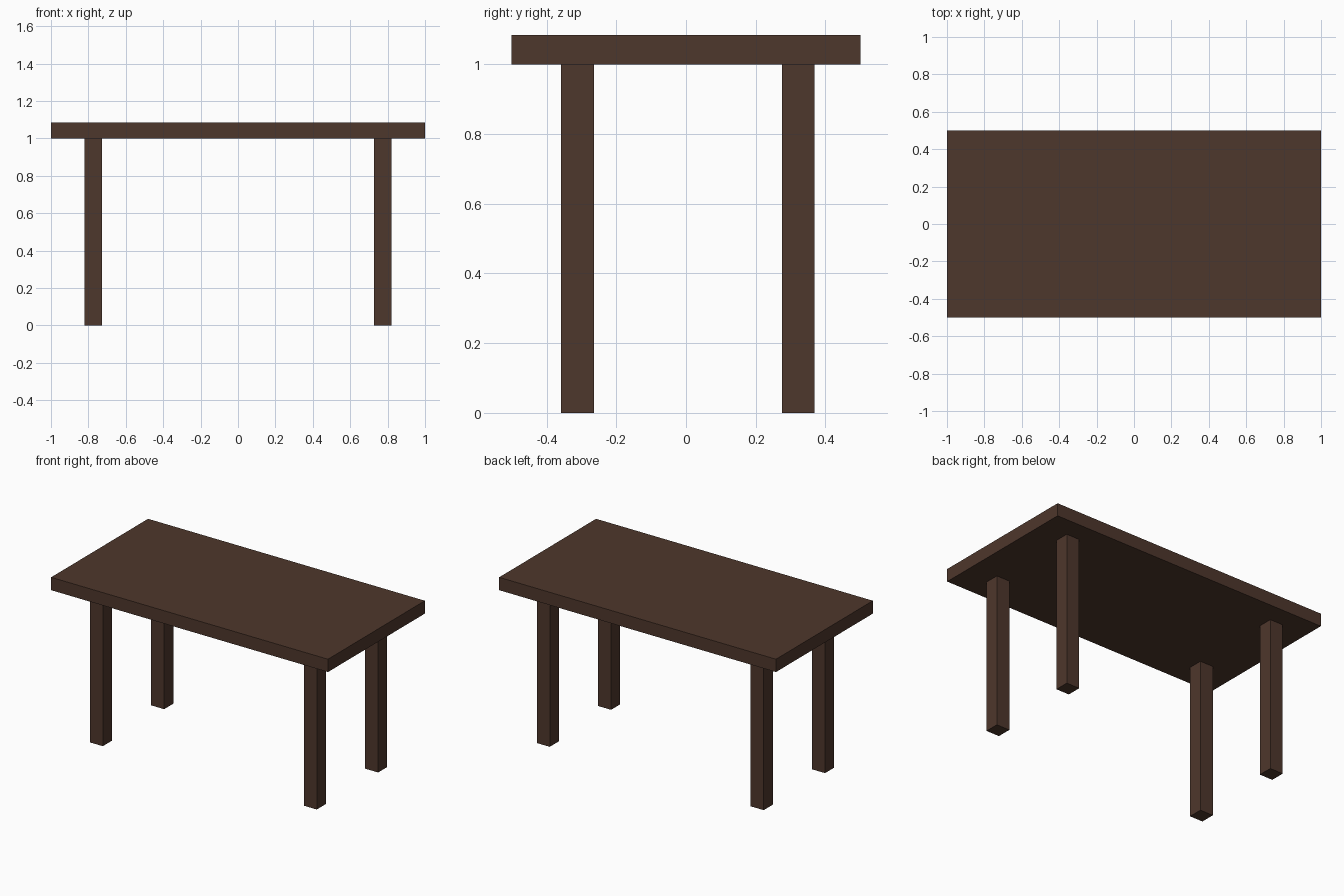
import bpy

if "Cube" in bpy.data.objects:
    bpy.data.objects.remove(bpy.data.objects["Cube"])

wood = bpy.data.materials.new("dark_wood")
wood.diffuse_color = (0.076, 0.038, 0.025, 1)
wood.use_nodes = True
wood.node_tree.nodes["Principled BSDF"].inputs["Base Color"].default_value = wood.diffuse_color


def box(name, center, size):
    bpy.ops.mesh.primitive_cube_add(size=1, location=center)
    obj = bpy.context.object
    obj.name = name
    obj.scale = size
    bpy.ops.object.transform_apply(location=False, rotation=False, scale=True)
    obj.data.materials.append(wood)
    return obj


LEG_HEIGHT = 1.0
TOP_THICKNESS = 0.084
LEG_WIDTH = 0.094

# Table top slab
box("table_top", (0, 0, LEG_HEIGHT + TOP_THICKNESS / 2), (2, 1, TOP_THICKNESS))

# Four square legs; the back pair sits slightly closer to the edge
for row, y in (("front", -0.311), ("back", 0.322)):
    for side, x in (("left", -0.773), ("right", 0.773)):
        box(f"{row}_{side}_leg", (x, y, LEG_HEIGHT / 2),
            (LEG_WIDTH, LEG_WIDTH, LEG_HEIGHT))
